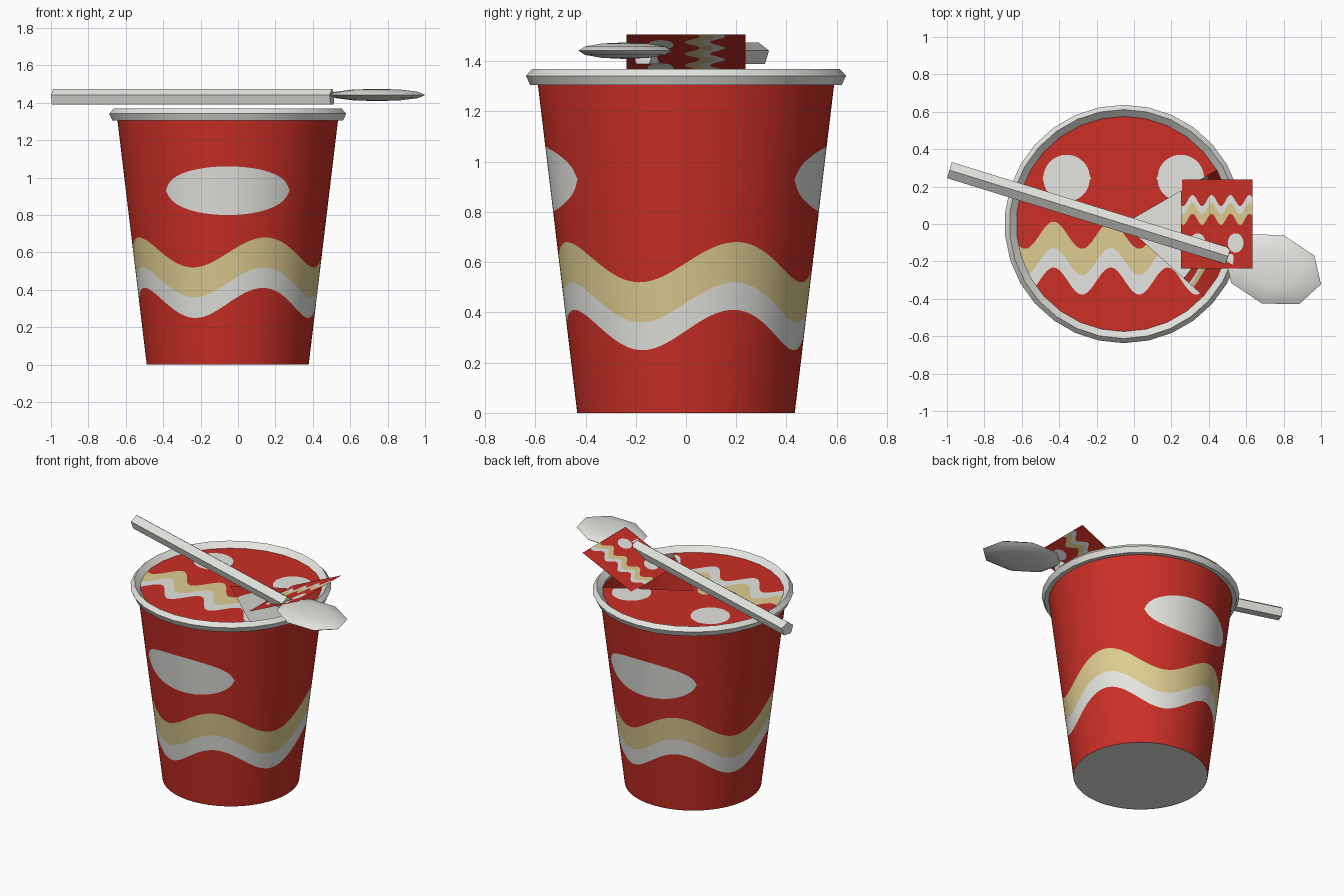
import bpy, bmesh, math
from mathutils import Matrix, Vector

if "Cube" in bpy.data.objects:
    bpy.data.objects.remove(bpy.data.objects["Cube"])

CX = -0.055          # cup axis in x
PI = math.pi


def material(name, rgb):
    m = bpy.data.materials.new(name)
    m.diffuse_color = (*rgb, 1)
    m.use_nodes = True
    m.node_tree.nodes["Principled BSDF"].inputs["Base Color"].default_value = m.diffuse_color
    return m


RED = material("red", (0.60, 0.029, 0.02))
CREAM = material("off_white", (0.78, 0.78, 0.75))
YELLOW = material("pale_yellow", (0.73, 0.61, 0.28))


def finish(bm, name, mats, smooth=None):
    me = bpy.data.meshes.new(name)
    bm.to_mesh(me)
    bm.free()
    for m in mats:
        me.materials.append(m)
    ob = bpy.data.objects.new(name, me)
    bpy.context.collection.objects.link(ob)
    if smooth:
        bpy.ops.object.select_all(action='DESELECT')
        ob.select_set(True)
        bpy.context.view_layer.objects.active = ob
        bpy.ops.object.shade_smooth_by_angle(angle=math.radians(smooth))
    return ob


def banded_sheet(us, rows, point):
    """Sheet whose rows follow the pattern outlines, one colour per band."""
    bands = [0, 1, 2, 0, 1, 0]      # red, white, yellow, red, spot, red
    bm = bmesh.new()
    cols = [[bm.verts.new(point(u, v)) for v in rows(u)] for u in us]
    for a, b in zip(cols, cols[1:]):
        for i, mat in enumerate(bands):
            bm.faces.new((a[i], b[i], b[i + 1], a[i + 1])).material_index = mat
    bmesh.ops.remove_doubles(bm, verts=bm.verts, dist=1e-5)
    bmesh.ops.dissolve_degenerate(bm, edges=bm.edges, dist=1e-6)
    return bm


def bulge(d, half_w, half_h):
    return half_h * math.sqrt(max(0, 1 - (d / half_w) ** 2))


# Cup wall: four waves round the cup, a spot at front and back
R0, R1, TOP = 0.433, 0.59, 1.31


def wall_rows(t):
    w = 0.08 * math.cos(4 * (t - math.radians(23)))
    d = (t % PI) - PI / 2
    s = bulge(d, math.radians(36.7), 0.13)
    return [0, 0.33 + w, 0.44 + w, 0.60 + w, 0.93 - s, 0.93 + s, TOP]


def wall_point(t, z):
    r = R0 + (R1 - R0) * z / TOP
    return (CX + r * math.cos(t), r * math.sin(t), z)


N = 240
bm = banded_sheet([2 * PI * i / N for i in range(N + 1)], wall_rows, wall_point)
finish(bm, "cup_wall", [RED, CREAM, YELLOW], 30)

# Cup bottom
bm = bmesh.new()
bmesh.ops.create_circle(bm, cap_ends=True, segments=120, radius=R0,
                        matrix=Matrix.Translation((CX, 0, 0.001)))
bmesh.ops.reverse_faces(bm, faces=bm.faces)
finish(bm, "cup_bottom", [CREAM])

# Rolled rim
profile = [(0.637, 1.342), (0.612, 1.37), (0.575, 1.335), (0.585, 1.305), (0.62, 1.305)]
bm = bmesh.new()
rings = []
for i in range(30):
    a = math.radians(6 + 12 * i)
    rings.append([bm.verts.new((CX + r * math.cos(a), r * math.sin(a), z)) for r, z in profile])
for i in range(30):
    p, q = rings[i - 1], rings[i]
    for j in range(5):
        bm.faces.new((p[j - 1], q[j - 1], q[j], p[j]))
bmesh.ops.recalc_face_normals(bm, faces=bm.faces)
finish(bm, "rim", [CREAM], 25)


# Printed pattern shared by the lid and its pull flap
LID_R, LID_Z = 0.583, 1.335


def print_rows(x, edge):
    w = 0.072 * math.cos(2 * PI * (x + 0.375) / 0.305)
    s = bulge(abs(x) - 0.305, 0.125, 0.125)
    rows = [-edge, -0.305 + w, -0.20 + w, -0.06 + w, 0.245 - s, 0.245 + s, edge]
    return [max(-edge, min(edge, v)) for v in rows]


# Lid with an open wedge on the right
bm = banded_sheet([-LID_R * math.cos(PI * i / N) for i in range(N + 1)],
                  lambda x: print_rows(x, math.sqrt(max(0, LID_R ** 2 - x * x))),
                  lambda x, y: (CX + x, y, LID_Z))
LOW, HIGH = math.radians(-42), math.radians(30)
for a in (LOW, HIGH):
    bmesh.ops.bisect_plane(bm, geom=bm.verts[:] + bm.edges[:] + bm.faces[:], dist=1e-6,
                           plane_co=(CX, 0, LID_Z),
                           plane_no=(-math.sin(a), math.cos(a), 0))
wedge = []
for f in bm.faces:
    c = f.calc_center_median()
    if LOW < math.atan2(c.y, c.x - CX) < HIGH:
        wedge.append(f)
bmesh.ops.delete(bm, geom=wedge, context='FACES')
finish(bm, "lid", [RED, CREAM, YELLOW])

# Raised pull flap: small turned copy of the print
H = 0.575
bm = banded_sheet([-H + 2 * H * i / N for i in range(N + 1)],
                  lambda x: print_rows(x, H),
                  lambda x, y: (0.442 - 0.333 * x, -0.413 * y, 1.419 - 0.151 * x))
finish(bm, "pull_flap", [RED, CREAM, YELLOW])

# Spoon handle: five-sided bar
start, end = Vector((-0.987, 0.288, 1.428)), Vector((0.503, -0.172, 1.428))
along = (end - start).normalized()
side = Vector((-along.y, along.x, 0))
bm = bmesh.new()
ends = []
for p in (start, end):
    ends.append([bm.verts.new(p + 0.047 * (side * math.sin(2 * PI * k / 5)
                                           + Vector((0, 0, math.cos(2 * PI * k / 5)))))
                 for k in range(5)])
for k in range(5):
    bm.faces.new((ends[0][k - 1], ends[0][k], ends[1][k], ends[1][k - 1]))
for e in ends:
    bm.faces.new(e)
bmesh.ops.recalc_face_normals(bm, faces=bm.faces)
finish(bm, "spoon_handle", [CREAM])

# Spoon bowl: flattened low-poly ball
bm = bmesh.new()
place = (Matrix.Translation((0.742, -0.242, 1.442))
         @ Matrix.Rotation(math.atan2(along.y, along.x), 4, 'Z')
         @ Matrix.Diagonal((0.27, 0.192, 0.033, 1)))
bmesh.ops.create_uvsphere(bm, u_segments=8, v_segments=6, radius=1, matrix=place)
finish(bm, "spoon_bowl", [CREAM], 60)
